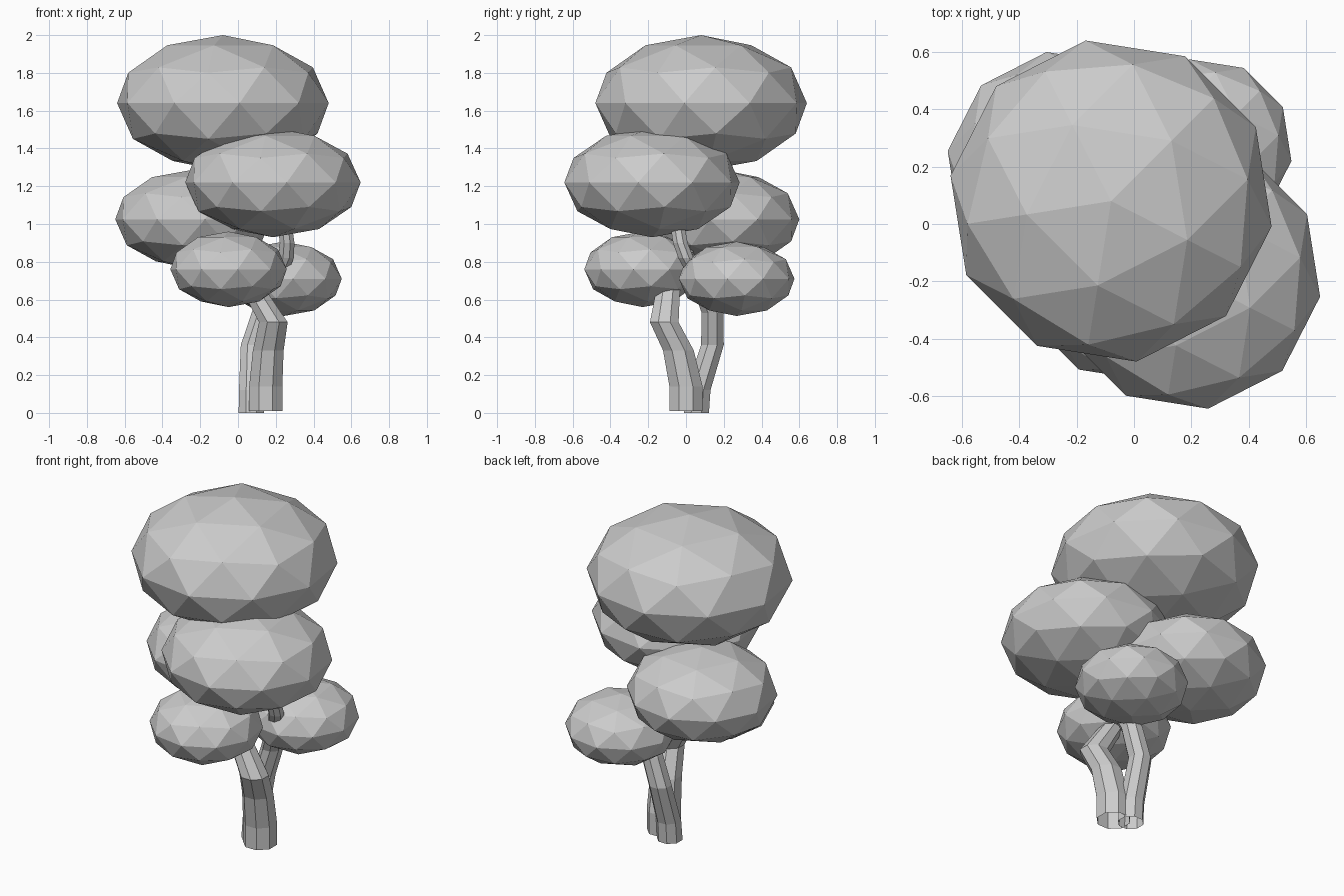
import bpy, bmesh
from math import sin, cos, pi, radians
from mathutils import Matrix

if "Cube" in bpy.data.objects:
    bpy.data.objects.remove(bpy.data.objects["Cube"])


def finish(bm, name):
    mesh = bpy.data.meshes.new(name)
    bmesh.ops.recalc_face_normals(bm, faces=bm.faces[:])
    bm.to_mesh(mesh)
    bm.free()
    obj = bpy.data.objects.new(name, mesh)
    bpy.context.collection.objects.link(obj)
    return obj


def foliage(name, center, r, rz):
    """Flattened low-poly ball turned 45 degrees."""
    bm = bmesh.new()
    m = (Matrix.Translation(center) @ Matrix.Rotation(radians(45), 4, 'Z')
         @ Matrix.Diagonal((r, r, rz, 1)))
    bmesh.ops.create_icosphere(bm, subdivisions=2, radius=1, matrix=m)
    finish(bm, name)


def stem(name, path, sides=8):
    """Crooked open-bottomed tube through (x, y, z, radius) points."""
    bm = bmesh.new()
    rings = []
    for x, y, z, r in path:
        angles = [2 * pi * (i + 0.5) / sides for i in range(sides)]
        rings.append([bm.verts.new((x + r * cos(a), y + r * sin(a), z)) for a in angles])
    for lo, hi in zip(rings, rings[1:]):
        for i in range(sides):
            j = (i + 1) % sides
            bm.faces.new((lo[i], lo[j], hi[j], hi[i]))
    bm.faces.new(rings[-1])
    finish(bm, name)


# Leaf clusters
foliage("foliage_top", (-0.08, 0.08, 1.64), 0.567, 0.36)
foliage("foliage_upper_right", (0.185, -0.18, 1.22), 0.47, 0.29)
foliage("foliage_middle_left", (-0.24, 0.19, 1.025), 0.415, 0.262)
foliage("foliage_lower_front", (-0.05, -0.23, 0.76), 0.312, 0.2)
foliage("foliage_lower_back", (0.243, 0.268, 0.71), 0.31, 0.197)

# Thick front stem, leaning forward then left into the crown
stem("trunk_front", [
    (0.147, 0.0, 0.01, 0.095), (0.147, 0.0, 0.14, 0.095),
    (0.16, -0.04, 0.33, 0.088), (0.187, -0.115, 0.48, 0.082),
    (0.085, -0.095, 0.65, 0.068), (0.01, -0.04, 0.8, 0.055),
    (-0.06, 0.05, 0.95, 0.045)])

# Thinner back stem, bowing backward then up into the right crown
stem("trunk_back", [
    (0.07, 0.055, 0.0, 0.072), (0.07, 0.065, 0.12, 0.07),
    (0.075, 0.14, 0.36, 0.065), (0.13, 0.14, 0.53, 0.062),
    (0.2, 0.07, 0.7, 0.05), (0.255, 0.0, 0.82, 0.044),
    (0.26, -0.03, 0.9, 0.042), (0.245, -0.05, 1.02, 0.04)])
